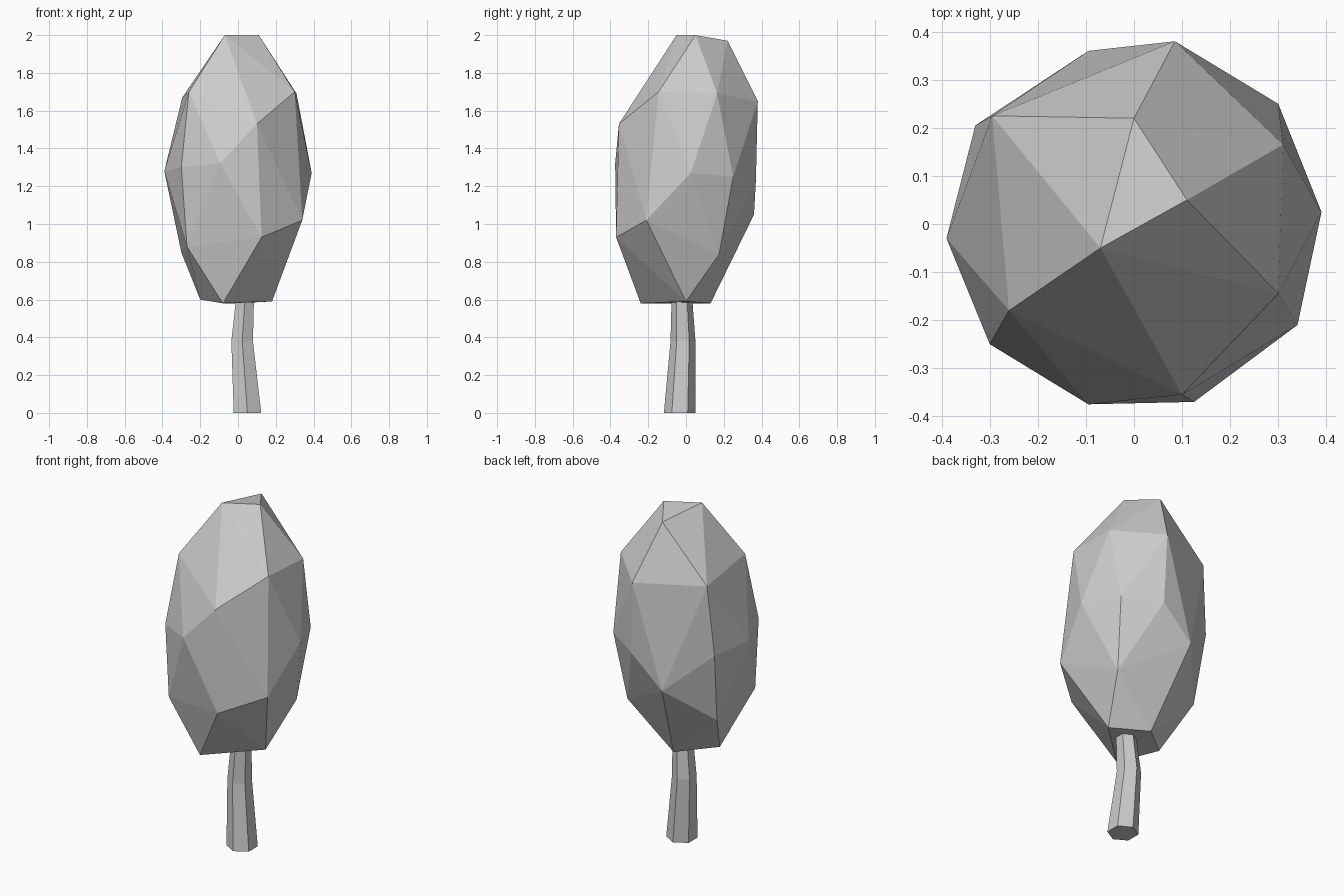
import bpy
import bmesh
import math
from mathutils import Vector

if "Cube" in bpy.data.objects:
    bpy.data.objects.remove(bpy.data.objects["Cube"], do_unlink=True)


def make_material(name, colour):
    material = bpy.data.materials.new(name)
    material.use_nodes = True
    material.diffuse_color = colour
    material.node_tree.nodes["Principled BSDF"].inputs["Base Color"].default_value = colour
    return material


def make_object(name, bm, material):
    bmesh.ops.recalc_face_normals(bm, faces=bm.faces)
    mesh = bpy.data.meshes.new(name)
    bm.to_mesh(mesh)
    bm.free()
    mesh.materials.append(material)
    obj = bpy.data.objects.new(name, mesh)
    bpy.context.collection.objects.link(obj)
    return obj


def faceted_hull(points):
    """Wrap a set of points in a convex, flat-sided skin."""
    bm = bmesh.new()
    for point in points:
        bm.verts.new(point)
    result = bmesh.ops.convex_hull(bm, input=bm.verts)
    spare = set(result["geom_interior"]) | set(result["geom_unused"])
    spare_verts = [item for item in spare if isinstance(item, bmesh.types.BMVert)]
    bmesh.ops.delete(bm, geom=spare_verts, context="VERTS")
    return bm


def bent_prism(rings, sides):
    """Loft a polygon through (centre, radius) rings and cap both ends."""
    bm = bmesh.new()
    loops = []
    for centre, radius in rings:
        loop = []
        for i in range(sides):
            angle = math.pi / 2 + math.tau * i / sides
            offset = Vector((math.cos(angle), math.sin(angle), 0)) * radius
            loop.append(bm.verts.new(Vector(centre) + offset))
        loops.append(loop)
    for low, high in zip(loops, loops[1:]):
        for i in range(sides):
            j = (i + 1) % sides
            bm.faces.new((low[i], low[j], high[j], high[i]))
    bm.faces.new(loops[0])
    bm.faces.new(loops[-1])
    return bm


grey = make_material("plain grey", (0.6, 0.6, 0.6, 1))

# Crown: an irregular faceted egg, tier by tier
bottom_tier = [(-.2, -.03, .6), (-.08, -.24, .58), (.18, 0, .59), (-.01, .13, .58)]
lower_tier = [(-.27, -.26, .88), (.125, -.37, .93), (.34, -.21, 1.02),
              (.26, .175, .84), (-.095, .36, 1.05), (-.3, .14, .85)]
middle_tier = [(-.39, -.03, 1.28), (-.3, -.25, 1.3), (-.095, -.375, 1.32),
               (.39, .025, 1.27), (.3, .25, 1.25), (.1, .37, 1.23), (-.33, .205, 1.26)]
upper_tier = [(-.26, -.18, 1.7), (.1, -.355, 1.53), (.3, -.145, 1.7),
              (.31, .165, 1.69), (.085, .38, 1.65), (-.295, .225, 1.67)]
top_tier = [(-.07, -.05, 2), (.11, .05, 2), (0, .22, 1.97)]
crown_points = bottom_tier + lower_tier + middle_tier + upper_tier + top_tier
make_object("crown", faceted_hull(crown_points), grey)

# Trunk: a slightly bent, tapering six-sided post
trunk_rings = [((.05, -.033, 0), .084),
               ((.022, -.016, .38), .066),
               ((.038, -.022, .62), .054)]
make_object("trunk", bent_prism(trunk_rings, 6), grey)
